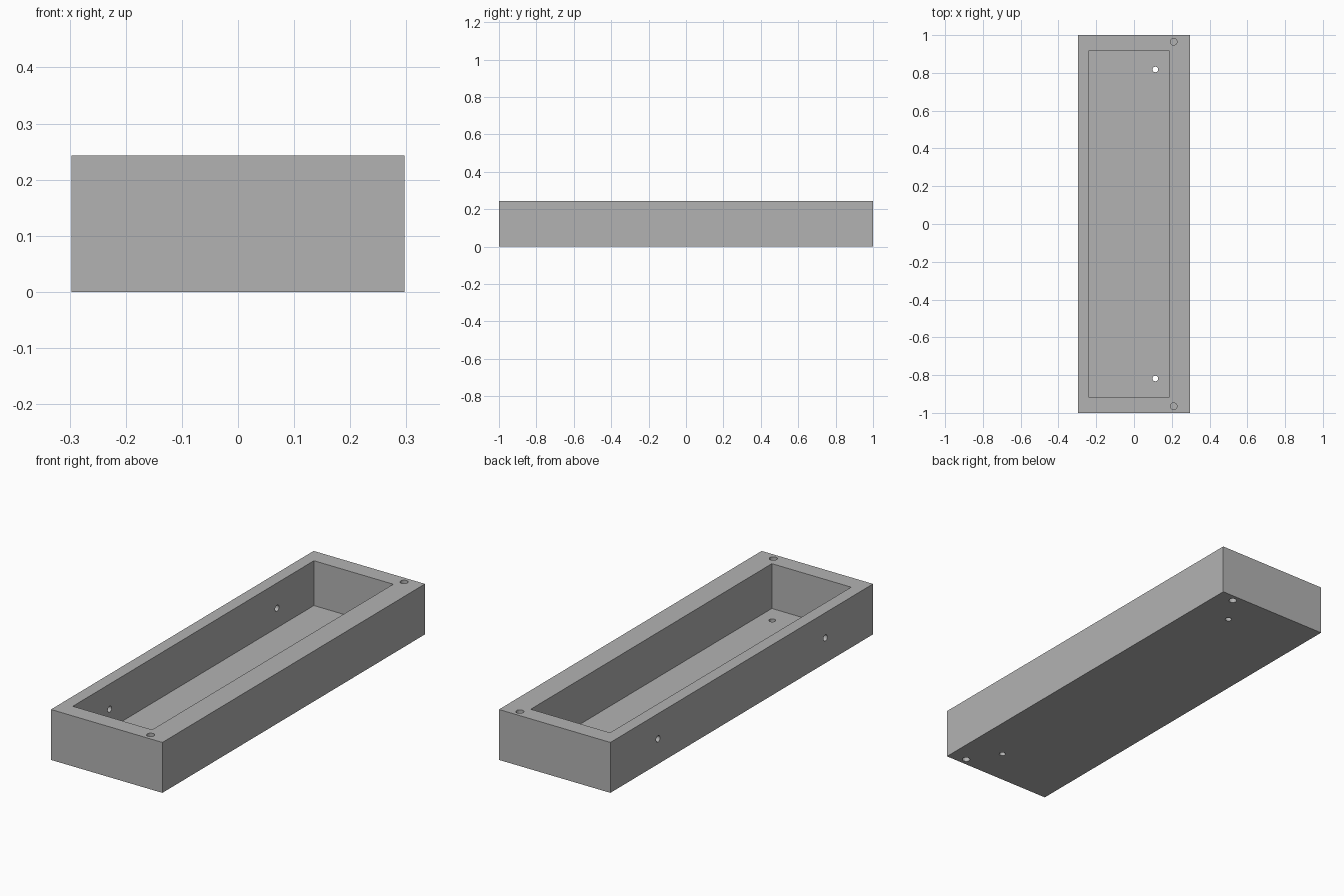
import bpy
import bmesh
from mathutils import Matrix, Vector

default = bpy.data.objects.get("Cube")
if default:
    bpy.data.objects.remove(default, do_unlink=True)

W, L, H = 0.594, 2.0, 0.243      # outer size
FLOOR = 0.027                    # floor thickness
BLIND = 0.06                     # depth of the blind corner holes

grey = bpy.data.materials.new("plain grey")
grey.use_nodes = True
colour = (0.45, 0.45, 0.45, 1)
grey.diffuse_color = colour
grey.node_tree.nodes["Principled BSDF"].inputs["Base Color"].default_value = colour


def add_box(bm, low, high):
    low, high = Vector(low), Vector(high)
    matrix = Matrix.Translation((low + high) / 2) @ Matrix.Diagonal((*(high - low), 1))
    bmesh.ops.create_cube(bm, size=1, matrix=matrix)


def add_rod(bm, start, end, radius):
    start, end = Vector(start), Vector(end)
    axis = end - start
    turn = axis.to_track_quat("Z", "Y").to_matrix().to_4x4()
    bmesh.ops.create_cone(bm, cap_ends=True, segments=16, radius1=radius, radius2=radius,
                          depth=axis.length, matrix=Matrix.Translation((start + end) / 2) @ turn)


def make_object(name, bm):
    mesh = bpy.data.meshes.new(name)
    bm.to_mesh(mesh)
    bm.free()
    mesh.materials.append(grey)
    obj = bpy.data.objects.new(name, mesh)
    bpy.context.collection.objects.link(obj)
    return obj


def cut(target, cutter):
    cutter.hide_render = True
    mod = target.modifiers.new("cut", "BOOLEAN")
    mod.operation, mod.solver, mod.object = "DIFFERENCE", "EXACT", cutter
    bpy.context.view_layer.objects.active = target
    bpy.ops.object.modifier_apply(modifier=mod.name)
    bpy.data.objects.remove(cutter, do_unlink=True)


# Solid block
bm = bmesh.new()
add_box(bm, (-W / 2, -L / 2, 0), (W / 2, L / 2, H))
tray = make_object("tray", bm)

# Open cavity, set off-centre so one long wall is thicker
bm = bmesh.new()
add_box(bm, (-0.238, -0.918, FLOOR), (0.185, 0.918, H + 0.1))
cut(tray, make_object("cavity_cutter", bm))

# Mirrored pairs of holes
bm = bmesh.new()
for side in (-1, 1):
    # through the floor
    add_rod(bm, (0.113, side * 0.818, -0.05), (0.113, side * 0.818, 0.1), 0.015)
    # through the thin long wall
    add_rod(bm, (-0.35, side * 0.637, H / 2), (-0.2, side * 0.637, H / 2), 0.015)
    # blind holes in the rim and the underside
    add_rod(bm, (0.21, side * 0.965, H - BLIND), (0.21, side * 0.965, H + 0.05), 0.018)
    add_rod(bm, (0.21, side * 0.965, -0.05), (0.21, side * 0.965, BLIND), 0.018)
cut(tray, make_object("hole_cutter", bm))
